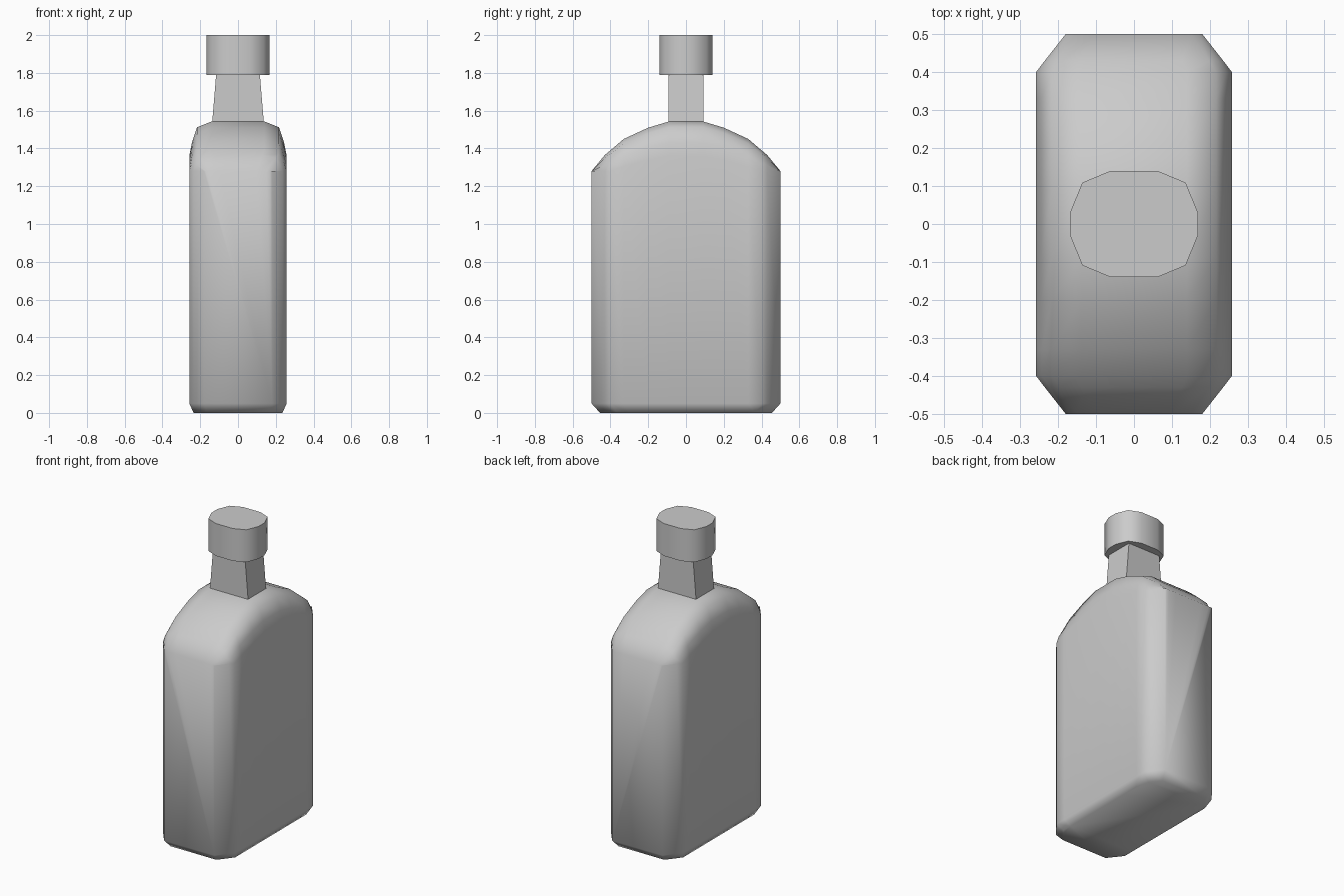
import bpy
import bmesh

cube = bpy.data.objects.get("Cube")
if cube:
    bpy.data.objects.remove(cube, do_unlink=True)

grey = bpy.data.materials.new("plain_grey")
grey.use_nodes = True
GREY = (0.6, 0.6, 0.6, 1)
grey.diffuse_color = GREY
grey.node_tree.nodes["Principled BSDF"].inputs["Base Color"].default_value = GREY


def finish(bm, name, smooth):
    """Turn a bmesh into a named, shaded object."""
    bmesh.ops.recalc_face_normals(bm, faces=bm.faces)
    for f in bm.faces:
        f.smooth = smooth(f)
    mesh = bpy.data.meshes.new(name)
    bm.to_mesh(mesh)
    bm.free()
    mesh.materials.append(grey)
    obj = bpy.data.objects.new(name, mesh)
    bpy.context.collection.objects.link(obj)
    return obj


def prism(name, bottom, top, z0, z1, smooth):
    """Join two outlines with the same number of points."""
    bm = bmesh.new()
    a = [bm.verts.new((x, y, z0)) for x, y in bottom]
    b = [bm.verts.new((x, y, z1)) for x, y in top]
    for i in range(len(a)):
        j = (i + 1) % len(a)
        bm.faces.new((a[i], a[j], b[j], b[i]))
    bm.faces.new(a)
    bm.faces.new(b)
    return finish(bm, name, smooth)


def mirrored(quarter):
    """Complete a quarter outline into a closed loop."""
    half = quarter + [(-x, y) for x, y in reversed(quarter)]
    return half + [(-x, -y) for x, y in half]


# Bottle body: stations along y give half width, shoulder height, crest height
half = [(0.5, 0.18, 1.28, 1.28), (0.43, 0.235, 1.28, 1.365),
        (0.4, 0.258, 1.28, 1.39), (0.33, 0.258, 1.305, 1.45),
        (0.2, 0.258, 1.34, 1.51), (0.09, 0.258, 1.36, 1.543)]
stations = half + [(-y, w, s, c) for y, w, s, c in reversed(half)]
# Rounded shoulder as fractions of half width and of rise
shoulder = [(1, 0), (0.945, 0.39), (0.84, 0.83), (0.54, 1)]
across = shoulder + [(-x, r) for x, r in reversed(shoulder)]

bm = bmesh.new()
rows = [[bm.verts.new((w * x, y, s + (c - s) * r)) for x, r in across]
        for y, w, s, c in stations]
for r0, r1 in zip(rows, rows[1:]):
    for i in range(len(across) - 1):
        bm.faces.new((r0[i], r0[i + 1], r1[i + 1], r1[i]))

# Walls drop from the shoulder line to the base bevel
outline = [r[0] for r in rows] + [r[-1] for r in reversed(rows)]
low = [bm.verts.new((v.co.x, v.co.y, 0.05)) for v in outline]
base = [bm.verts.new((v.co.x * 0.91, v.co.y * 0.91, 0)) for v in outline]
n, m = len(outline), len(rows)
for i in range(n):
    j = (i + 1) % n
    bm.faces.new((base[i], base[j], low[j], low[i]))
    if i not in (m - 1, n - 1):
        bm.faces.new((low[i], low[j], outline[j], outline[i]))
bm.faces.new([low[n - 1], low[0]] + rows[0])
bm.faces.new([low[m], low[m - 1]] + rows[-1])
bm.faces.new(base)
finish(bm, "bottle_body", lambda f: True)

# Tapered square neck
prism("neck", mirrored([(0.137, 0.092)]), mirrored([(0.115, 0.092)]),
      1.535, 1.8, lambda f: False)

# Twelve-sided oval cap with smooth wall and flat ends
oval = mirrored([(0.168, 0.031), (0.136, 0.109), (0.062, 0.14)])
prism("cap", oval, oval, 1.79, 2.0, lambda f: abs(f.normal.z) < 0.5)
